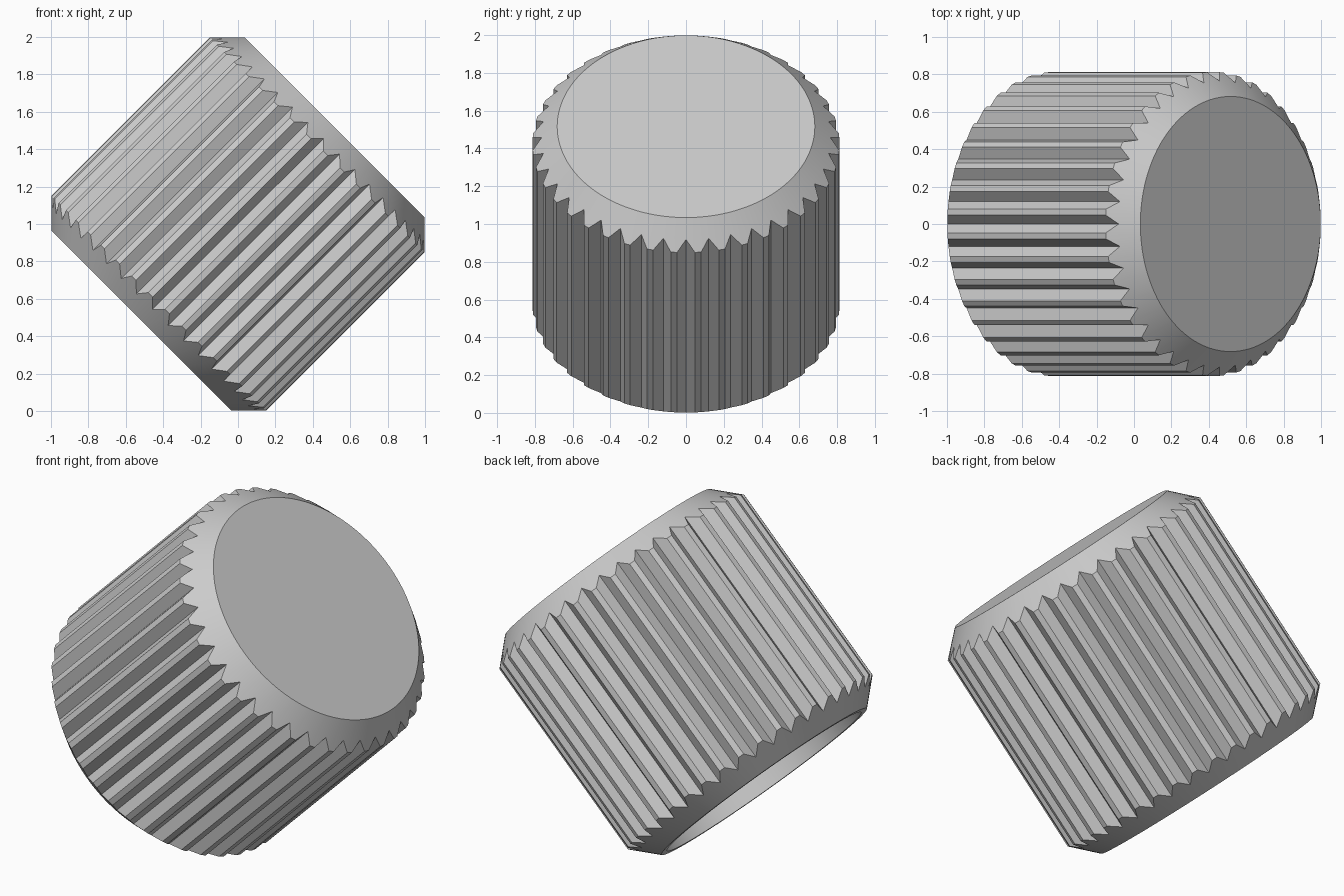
import bpy, bmesh
from math import pi, cos, sin
from mathutils import Matrix, Vector

cube = bpy.data.objects.get("Cube")
if cube:
    bpy.data.objects.remove(cube, do_unlink=True)

GROOVES = 40
OUTER, ROOT, RIM = 0.813, 0.764, 0.682   # tooth tip, groove root, end rim radii
BORE = 0.645                             # radius of the hollow
HALF = 0.73                              # half length along the axis
BORE_TOP = 0.6                           # depth reached by the hollow
GROOVE_HALF_ANGLE = 0.058

grey = bpy.data.materials.new("plain grey")
grey.use_nodes = True
colour = (0.6, 0.6, 0.6, 1)
grey.diffuse_color = colour
grey.node_tree.nodes["Principled BSDF"].inputs["Base Color"].default_value = colour

# Columns around the axis: groove edge, groove root, groove edge
columns = []
for i in range(GROOVES):
    a = 2 * pi * i / GROOVES
    columns += [(a - GROOVE_HALF_ANGLE, OUTER), (a, ROOT), (a + GROOVE_HALF_ANGLE, OUTER)]

bm = bmesh.new()


def ring(radius_height):
    """One vertex per column, placed by a rule giving radius and height."""
    verts = []
    for a, r in columns:
        rad, z = radius_height(r)
        verts.append(bm.verts.new((rad * cos(a), rad * sin(a), z)))
    return verts


def bridge(lower, upper):
    n = len(lower)
    for i in range(n):
        j = (i + 1) % n
        bm.faces.new((lower[i], lower[j], upper[j], upper[i]))


# Bore, flat lip, lower chamfer, grooved wall, upper chamfer, along the section
rings = [
    ring(lambda r: (BORE, BORE_TOP)),
    ring(lambda r: (BORE, -HALF)),
    ring(lambda r: (RIM, -HALF)),
    ring(lambda r: (r, -HALF + r - RIM)),
    ring(lambda r: (r, HALF - r + RIM)),
    ring(lambda r: (RIM, HALF)),
]
for lower, upper in zip(rings, rings[1:]):
    bridge(lower, upper)

# Flat outer end and the floor of the hollow
bm.faces.new(rings[-1])
bm.faces.new(list(reversed(rings[0])))
bmesh.ops.recalc_face_normals(bm, faces=bm.faces)

# Tilt the axis halfway between upright and sideways
bm.transform(Matrix.Translation(Vector((0, 0, 1))) @ Matrix.Rotation(pi / 4, 4, 'Y'))

mesh = bpy.data.meshes.new("ribbed_cap")
bm.to_mesh(mesh)
bm.free()
mesh.materials.append(grey)
cap = bpy.data.objects.new("ribbed_cap", mesh)
bpy.context.collection.objects.link(cap)

# Smooth the chamfers and bore, keep the ribs crisp
bpy.ops.object.select_all(action='DESELECT')
cap.select_set(True)
bpy.context.view_layer.objects.active = cap
bpy.ops.object.shade_smooth_by_angle(angle=pi / 7)
